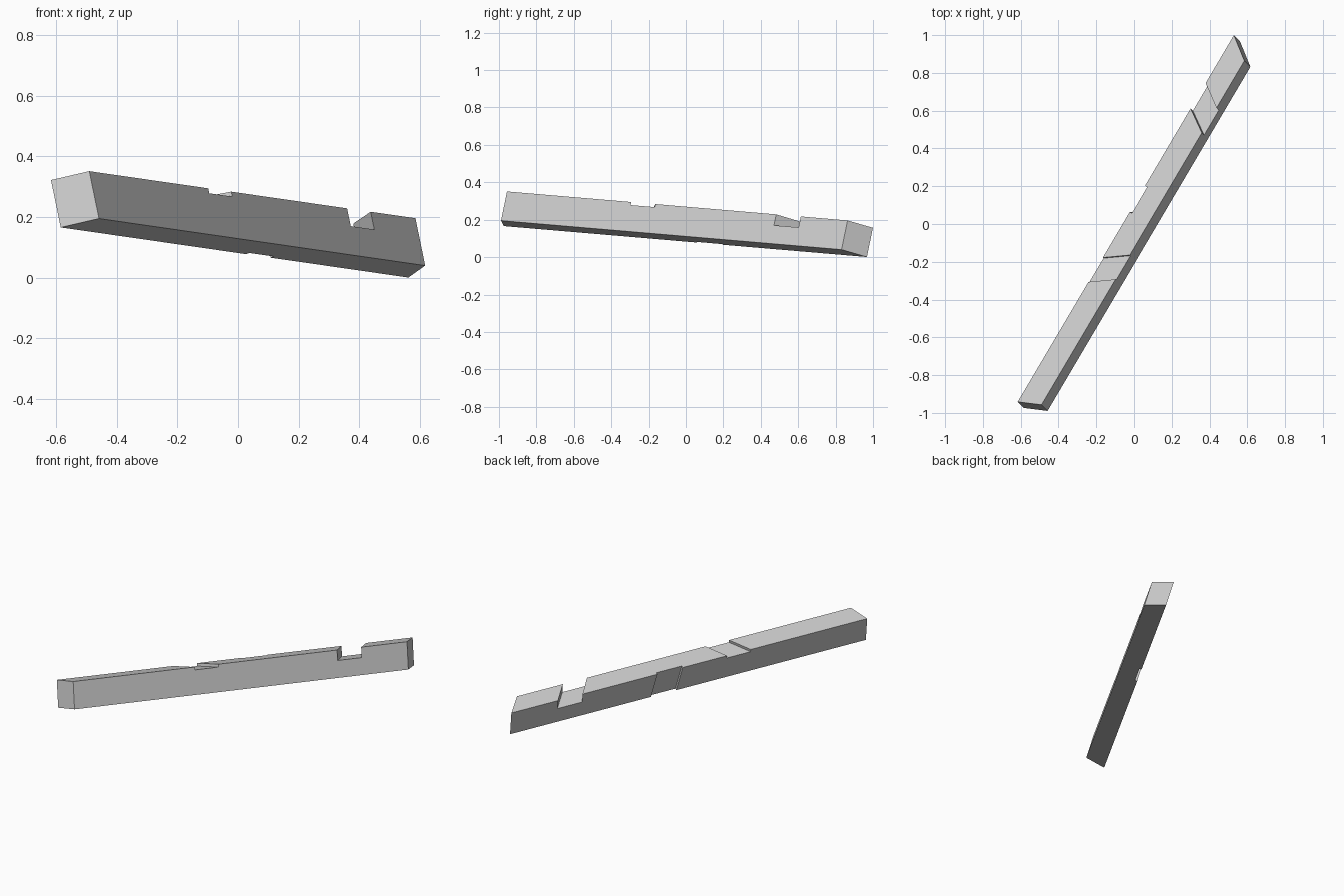
import bpy
from mathutils import Vector

cube = bpy.data.objects.get("Cube")
if cube:
    bpy.data.objects.remove(cube, do_unlink=True)

# Beam frame: length, up and left axes, starting at the front top right corner
ORIGIN = Vector((-0.49, -0.957, 0.351))
ALONG = Vector((1.075, 1.822, -0.155)).normalized()
LEFT = Vector((-0.169, 0.246, 0.954)).cross(ALONG).normalized()
UP = ALONG.cross(LEFT).normalized()
WIDTH, HEIGHT = 0.121, 0.1625
PAD = 0.03

grey = bpy.data.materials.new("light_grey")
grey.use_nodes = True
grey.diffuse_color = (0.6, 0.6, 0.6, 1)
grey.node_tree.nodes["Principled BSDF"].inputs["Base Color"].default_value = (0.6, 0.6, 0.6, 1)


def block(name, start, end, across, heights):
    """Six-sided block; each end is (position, skew to the left, skew upward)."""
    verts = []
    for pos, skew_left, skew_up in (start, end):
        for u, h in ((across[0], heights[0]), (across[1], heights[0]),
                     (across[1], heights[1]), (across[0], heights[1])):
            s = pos + skew_left * u + skew_up * h
            verts.append(ORIGIN + ALONG * s + LEFT * u + UP * h)
    faces = [(0, 3, 2, 1), (4, 5, 6, 7)]
    faces += [(i, (i + 1) % 4, (i + 1) % 4 + 4, i + 4) for i in range(4)]
    mesh = bpy.data.meshes.new(name)
    mesh.from_pydata(verts, [], faces)
    mesh.materials.append(grey)
    obj = bpy.data.objects.new(name, mesh)
    bpy.context.scene.collection.objects.link(obj)
    return obj


# Beam with mitred ends
beam = block("timber_beam", (0, -0.4, 0), (2.12, 0.754, 0), (0, WIDTH), (-HEIGHT, 0))

# Skewed housings in the top face and a shallow one in the left face
full_width = (-PAD, WIDTH + PAD)
cutters = [
    block("deep_top_notch", (1.676, 0.69, 0), (1.829, 0.72, 0), full_width, (-0.061, PAD)),
    block("shallow_top_notch", (0.773, -0.68, 0), (0.923, -0.68, 0), full_width, (-0.017, PAD)),
    block("left_side_notch", (1.122, 0, -0.2), (1.284, 0, -0.2),
          (WIDTH - 0.014, WIDTH + PAD), (-HEIGHT - PAD, PAD)),
]
for cutter in cutters:
    cutter.hide_render = True
    mod = beam.modifiers.new(cutter.name, "BOOLEAN")
    mod.operation = "DIFFERENCE"
    mod.solver = "EXACT"
    mod.object = cutter

# Bake the cuts and drop the cutters
bpy.context.view_layer.update()
graph = bpy.context.evaluated_depsgraph_get()
cut_mesh = bpy.data.meshes.new_from_object(beam.evaluated_get(graph))
beam.modifiers.clear()
beam.data = cut_mesh
for cutter in cutters:
    bpy.data.objects.remove(cutter, do_unlink=True)
